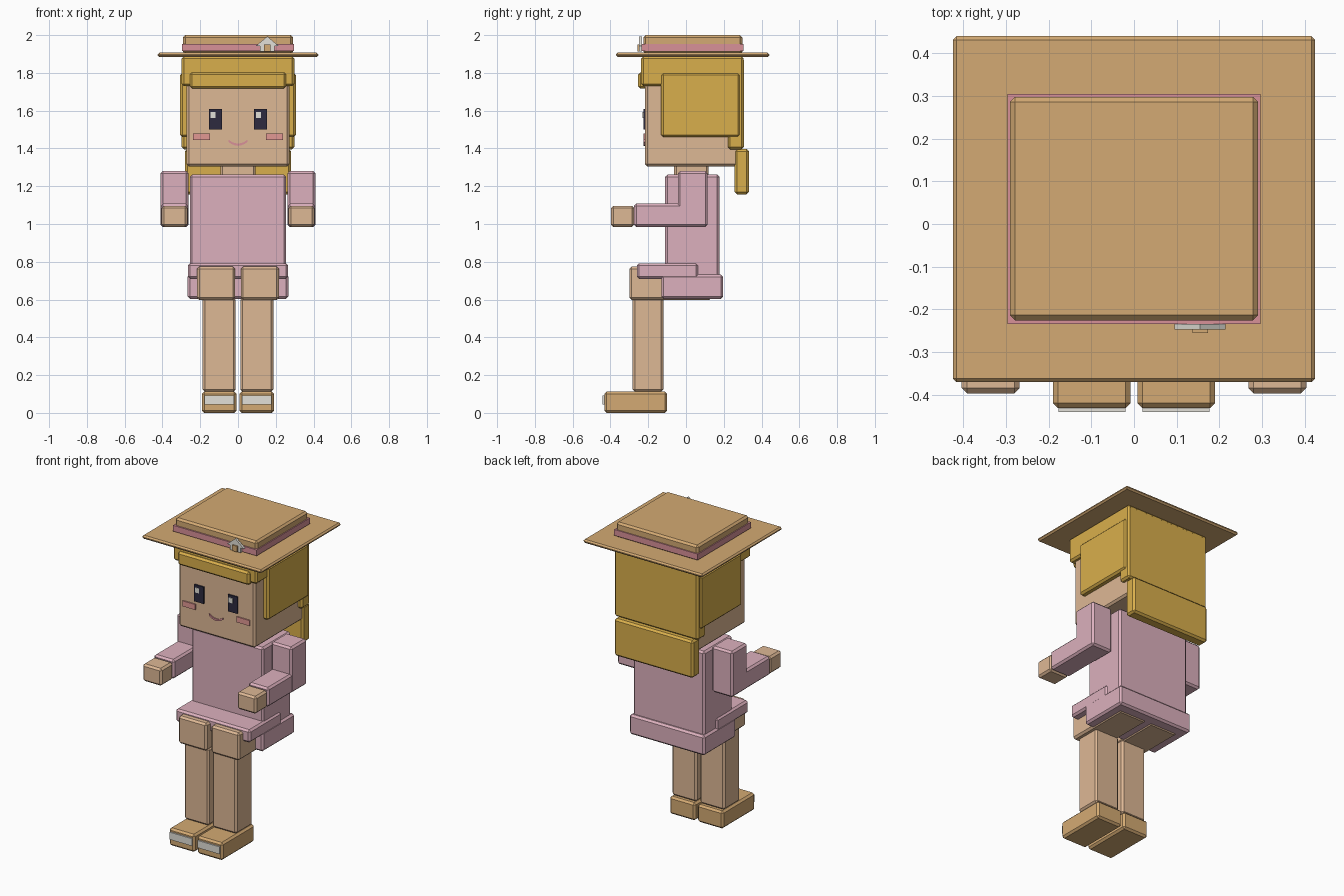
import bpy, bmesh, math

if "Cube" in bpy.data.objects:
    bpy.data.objects.remove(bpy.data.objects["Cube"])


def material(name, r, g, b):
    def lin(c):
        c /= 255
        return c / 12.92 if c <= 0.04045 else ((c + 0.055) / 1.055) ** 2.4
    m = bpy.data.materials.new(name)
    m.diffuse_color = (lin(r), lin(g), lin(b), 1)
    m.use_nodes = True
    m.node_tree.nodes["Principled BSDF"].inputs["Base Color"].default_value = m.diffuse_color
    return m


SKIN = material("skin", 222, 184, 149)
PINK = material("pink_cloth", 220, 176, 189)
HAIR = material("golden_hair", 217, 175, 76)
STRAW = material("straw_tan", 212, 170, 115)
ROSE = material("rose_band", 217, 145, 153)
BLUSH = material("blush", 226, 152, 148)
NAVY = material("dark_navy", 45, 42, 62)
WHITE = material("off_white", 226, 224, 216)


def finish(name, bm, mat, bevel=0):
    bmesh.ops.recalc_face_normals(bm, faces=bm.faces)
    me = bpy.data.meshes.new(name)
    bm.to_mesh(me)
    bm.free()
    me.materials.append(mat)
    ob = bpy.data.objects.new(name, me)
    bpy.context.collection.objects.link(ob)
    if bevel:
        mod = ob.modifiers.new("edge_chamfer", 'BEVEL')
        mod.width = bevel
        mod.segments = 1
        mod.limit_method = 'NONE'
    return ob


def box(name, mat, x0, x1, y0, y1, z0, z1, bevel=0.012):
    """Chamfered block between two corners."""
    bm = bmesh.new()
    bmesh.ops.create_cube(bm, size=1)
    for v in bm.verts:
        v.co = (x0 if v.co.x < 0 else x1,
                y0 if v.co.y < 0 else y1,
                z0 if v.co.z < 0 else z1)
    return finish(name, bm, mat, bevel)


def pair(name, mat, x0, x1, *rest, bevel=0.012):
    """Same block on both sides of x = 0."""
    box("right_" + name, mat, x0, x1, *rest, bevel=bevel)
    box("left_" + name, mat, -x1, -x0, *rest, bevel=bevel)


def plate(name, mat, outline, y0, y1):
    """Flat x-z outline given thickness in y."""
    bm = bmesh.new()
    face = bm.faces.new([bm.verts.new((x, y0, z)) for x, z in outline])
    ext = bmesh.ops.extrude_face_region(bm, geom=[face])
    for g in ext["geom"]:
        if isinstance(g, bmesh.types.BMVert):
            g.co.y = y1
    return finish(name, bm, mat)


# Feet with pale toe plates
pair("shoe", STRAW, 0.008, 0.19, -0.432, -0.10, 0, 0.113)
pair("toe_plate", WHITE, 0.02, 0.177, -0.441, -0.432, 0.045, 0.092, bevel=0)

# Bent legs
pair("shin", SKIN, 0.012, 0.187, -0.283, -0.12, 0.113, 0.61)
pair("thigh", SKIN, 0.015, 0.217, -0.30, 0.135, 0.598, 0.775)

# Dress
box("dress_body", PINK, -0.255, 0.255, -0.11, 0.177, 0.70, 1.262)
box("skirt_back", PINK, -0.267, 0.267, -0.13, 0.197, 0.604, 0.732)
box("skirt_lap", PINK, -0.265, 0.265, -0.26, 0.065, 0.71, 0.792)

# Bent arms
pair("sleeve", PINK, 0.262, 0.41, -0.043, 0.115, 0.985, 1.28)
pair("forearm", PINK, 0.264, 0.408, -0.275, 0.0, 0.985, 1.108)
pair("hand", SKIN, 0.268, 0.404, -0.397, -0.274, 0.985, 1.096)

# Head
box("neck", SKIN, -0.093, 0.093, -0.063, 0.12, 1.24, 1.32)
box("head", SKIN, -0.272, 0.272, -0.217, 0.285, 1.305, 1.82)

# Hair
box("hair_cap", HAIR, -0.298, 0.298, -0.238, 0.305, 1.73, 1.888)
box("hair_fringe", HAIR, -0.255, 0.255, -0.254, -0.20, 1.717, 1.803)
pair("hair_side", HAIR, 0.255, 0.307, -0.132, 0.286, 1.46, 1.80)
box("hair_back", HAIR, -0.298, 0.298, 0.222, 0.306, 1.395, 1.88)
box("hair_tail", HAIR, -0.28, 0.28, 0.258, 0.333, 1.157, 1.397)

# Face: eyes, glints, cheeks, smile
FACE = -0.217
pair("eye", NAVY, 0.086, 0.153, FACE - 0.009, FACE, 1.50, 1.608, bevel=0)
for side, x in (("left", -0.145), ("right", 0.094)):
    box(side + "_eye_glint", WHITE, x, x + 0.027, FACE - 0.012, FACE - 0.008, 1.56, 1.592, bevel=0)
pair("cheek", BLUSH, 0.147, 0.238, FACE - 0.008, FACE, 1.445, 1.48, bevel=0)
steps = [i / 6 * 2 - 1 for i in range(7)]
upper = [(0.05 * t, 1.436 + 0.02 * (t * t - 0.5)) for t in steps]
lower = [(0.05 * t, 1.416 + 0.02 * (t * t - 0.1)) for t in reversed(steps)]
plate("smile", ROSE, upper + lower, FACE - 0.007, FACE)

# Hat
box("hat_brim", STRAW, -0.425, 0.425, -0.371, 0.441, 1.884, 1.907, bevel=0.009)
box("hat_crown", STRAW, -0.291, 0.291, -0.226, 0.298, 1.90, 2.0)
box("hat_band", ROSE, -0.297, 0.297, -0.235, 0.305, 1.915, 1.953, bevel=0)

# House-shaped pin on the band
cx = 0.155
house = [(cx - 0.038, 1.912), (cx + 0.038, 1.912), (cx + 0.038, 1.943), (cx + 0.06, 1.943),
         (cx, 1.993), (cx - 0.06, 1.943), (cx - 0.038, 1.943)]
plate("pin_house", WHITE, house, -0.248, -0.234)
box("pin_door", STRAW, cx - 0.018, cx + 0.018, -0.256, -0.248, 1.914, 1.951, bevel=0)
